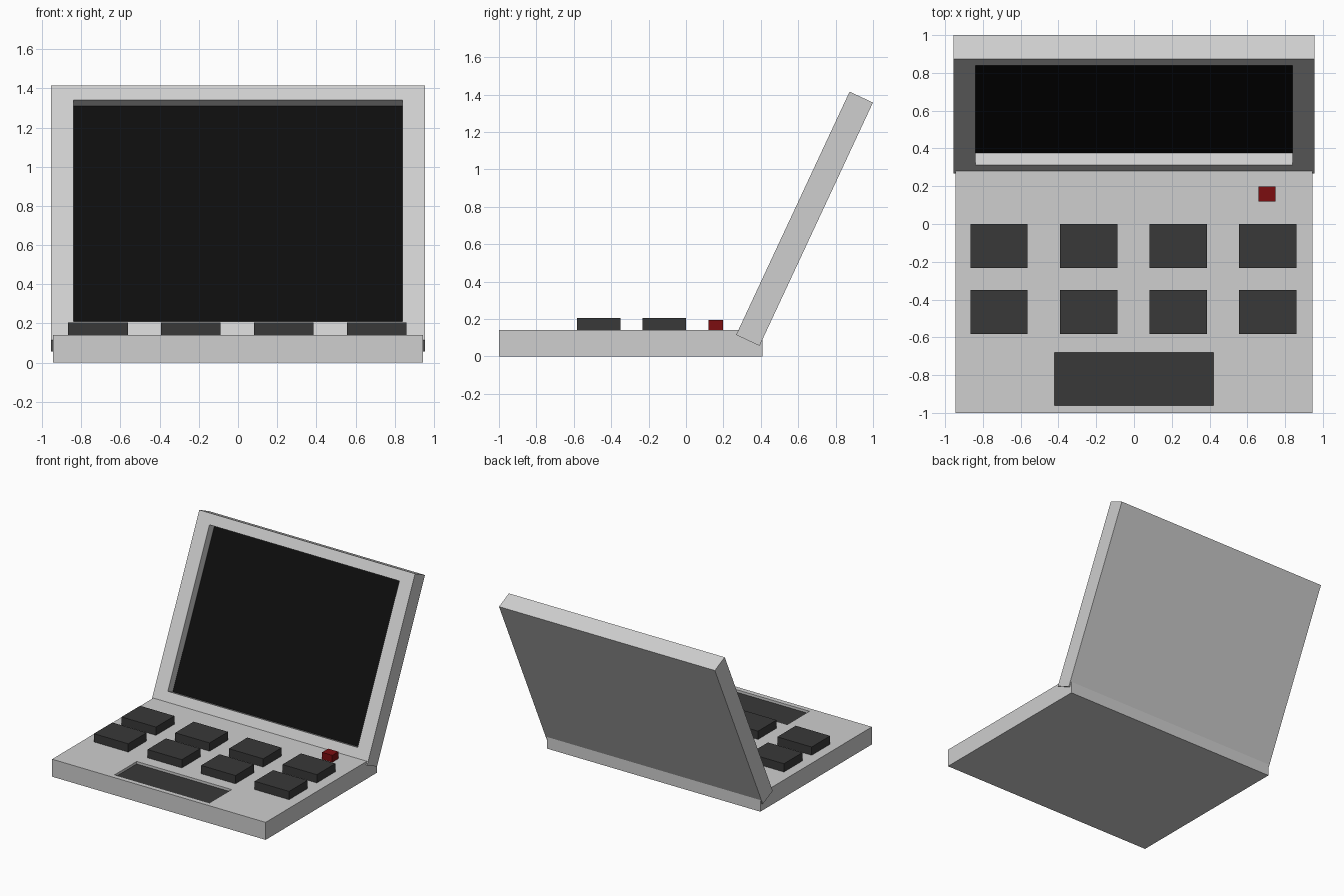
import bpy, bmesh, math
from mathutils import Matrix

if "Cube" in bpy.data.objects:
    bpy.data.objects.remove(bpy.data.objects["Cube"])


def material(name, rgb):
    m = bpy.data.materials.new(name)
    m.diffuse_color = (*rgb, 1)
    m.use_nodes = True
    m.node_tree.nodes["Principled BSDF"].inputs["Base Color"].default_value = m.diffuse_color
    return m


CASE = material("light grey case", (0.62, 0.62, 0.62))
KEYS = material("dark grey keys", (0.04, 0.04, 0.04))
SCREEN = material("black screen", (0.004, 0.004, 0.004))
RED = material("red button", (0.2, 0.004, 0.005))


def add_object(name, bm, mats):
    bmesh.ops.recalc_face_normals(bm, faces=bm.faces)
    me = bpy.data.meshes.new(name)
    bm.to_mesh(me)
    bm.free()
    for m in mats:
        me.materials.append(m)
    ob = bpy.data.objects.new(name, me)
    bpy.context.collection.objects.link(ob)
    return ob


def box(name, x0, x1, y0, y1, z0, z1, mat):
    bm = bmesh.new()
    mx = (Matrix.Translation(((x0 + x1) / 2, (y0 + y1) / 2, (z0 + z1) / 2))
          @ Matrix.Diagonal((x1 - x0, y1 - y0, z1 - z0, 1)))
    bmesh.ops.create_cube(bm, size=1, matrix=mx)
    return add_object(name, bm, [mat])


def tray(name, outer, inner, z0, z1, depth, floor_mat):
    """Slab with a rectangular recess in its top; the recess floor is coloured.
    Rectangles are (half width, y min, y max)."""
    bm = bmesh.new()

    def loop(rect, z):
        w, a, b = rect
        return [bm.verts.new((x, y, z)) for x, y in ((-w, a), (w, a), (w, b), (-w, b))]

    rings = [loop(outer, z0), loop(outer, z1), loop(inner, z1), loop(inner, z1 - depth)]
    for lo, hi in zip(rings, rings[1:]):
        for i in range(4):
            j = (i + 1) % 4
            bm.faces.new((lo[i], lo[j], hi[j], hi[i]))
    bm.faces.new(rings[0][::-1])
    bm.faces.new(rings[-1]).material_index = 1
    return add_object(name, bm, [CASE, floor_mat])


# Base with sunken touchpad
tray("base", (0.945, -1.0, 0.41), (0.42, -0.96, -0.68), 0, 0.14, 0.02, KEYS)

# Tilted lid with recessed screen
lid = tray("lid", (0.955, 0, 1.435), (0.84, 0.105, 1.352), -0.138, 0, 0.07, SCREEN)
lid.location = (0, 0.268, 0.115)
lid.rotation_euler = (math.radians(65), 0, 0)

# Two rows of four chunky keys
for row, y in enumerate((-0.1165, -0.467)):
    for col in range(4):
        x = -0.003 + (col - 1.5) * 0.4745
        box(f"key_{row}_{col}", x - 0.152, x + 0.152, y - 0.1165, y + 0.1165, 0.12, 0.206, KEYS)

# Power button
box("power_button", 0.66, 0.75, 0.12, 0.198, 0.12, 0.196, RED)
